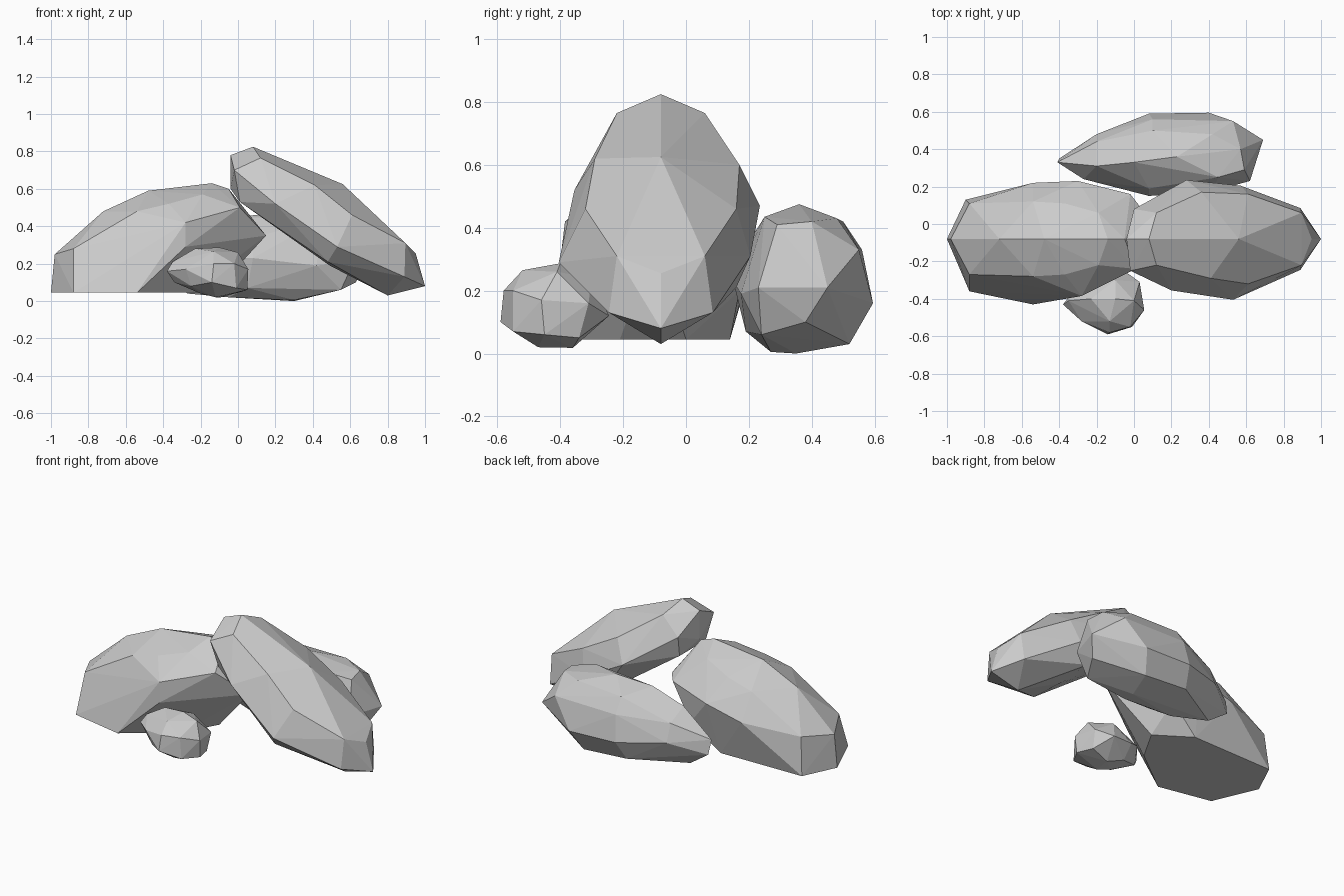
import bpy, bmesh, math


def rock(name, points, pairs=(), mid=0.0):
    """Faceted boulder: convex hull of corner points; pairs (x, offset, z) mirror about y=mid."""
    pts = list(points)
    for x, d, z in pairs:
        pts += [(x, mid - d, z), (x, mid + d, z)]
    bm = bmesh.new()
    for p in pts:
        bm.verts.new(p)
    bmesh.ops.convex_hull(bm, input=bm.verts)
    loose = [v for v in bm.verts if not v.link_faces]
    bmesh.ops.delete(bm, geom=loose, context='VERTS')
    bmesh.ops.dissolve_limit(bm, angle_limit=math.radians(1),
                             verts=bm.verts, edges=bm.edges)
    bmesh.ops.recalc_face_normals(bm, faces=bm.faces)
    me = bpy.data.meshes.new(name)
    bm.to_mesh(me)
    bm.free()
    ob = bpy.data.objects.new(name, me)
    bpy.context.collection.objects.link(ob)
    return ob


# Large left boulder: flat base, domed top, overhanging right end
base = [(x, y, 0.045) for x, y in [(-.88, -.36), (-1, -.08), (-.9, .13), (-.34, .14),
                                   (-.13, 0), (-.25, -.21), (-.54, -.43)]]
rock("left_boulder", base + [
    (-.98, -.08, .25), (-.72, -.08, .48), (-.48, -.08, .59), (-.14, -.08, .63),
    (-.05, -.08, .6), (-.28, -.385, .42), (-.28, -.385, .29), (.01, -.24, .5),
    (.15, -.1, .35), (-.54, .22, .32), (-.3, .23, .38), (-.02, .16, .42), (.05, .07, .42),
    (-.15, .17, .2)],
    pairs=[(-.88, .19, .28), (-.54, .2, .48), (-.37, .19, .52), (-.19, .14, .57)], mid=-.08)

# Right slab leaning down to the ground
rock("leaning_slab", [
    (-.04, -.08, .78), (.08, -.08, .825), (.56, -.08, .625), (.95, -.08, .255),
    (1.0, -.08, .08), (.8, -.08, .03), (.49, -.08, .19), (-.04, -.08, .6),
    (-.02, -.25, .7), (.2, -.355, .52), (.53, -.405, .29), (.41, -.29, .62),
    (.36, .17, .6), (.28, .235, .47), (.57, .205, .31), (0, .08, .66)],
    pairs=[(.12, .14, .765), (.61, .24, .46), (.895, .14, .31), (.89, .165, .13),
           (.48, .24, .21), (.01, .13, .53)], mid=-.08)

# Rear boulder
rock("rear_boulder", [
    (.23, .36, .475), (.0, .33, .45), (.42, .48, .43), (.45, .25, .435), (.59, .29, .41),
    (.57, .4, .42), (.1, .5, .42), (.08, .19, .34), (.53, .55, .33), (.1, .56, .33),
    (.69, .45, .21), (.62, .23, .21), (.4, .595, .16), (.08, .59, .17), (-.2, .48, .2),
    (-.41, .33, .22), (-.2, .31, .37), (-.2, .44, .31), (-.4, .35, .13), (-.27, .24, .22),
    (.08, .15, .23), (.42, .175, .19), (.63, .38, .1), (.55, .24, .06), (.3, .27, .005),
    (.3, .35, .0), (-.05, .27, .02), (-.27, .34, .04), (.35, .52, .03), (.05, .52, .05),
    (.05, .19, .07)])

# Small front stone
rock("small_stone", [
    (-.38, -.43, .16), (-.35, -.41, .21), (-.23, -.4, .28), (-.1, -.4, .287), (.0, -.41, .26),
    (-.13, -.52, .265), (-.1, -.3, .24), (.055, -.46, .17), (.05, -.45, .06), (.03, -.31, .16),
    (-.06, -.245, .12), (-.2, -.26, .13), (-.3, -.33, .18), (-.14, -.59, .1),
    (-.13, -.58, .2), (-.02, -.55, .2), (-.01, -.55, .07), (-.28, -.52, .17),
    (-.25, -.5, .08), (-.34, -.4, .1), (-.2, -.45, .04), (-.12, -.47, .02),
    (-.1, -.36, .018), (-.2, -.33, .05), (.02, -.34, .05)])
